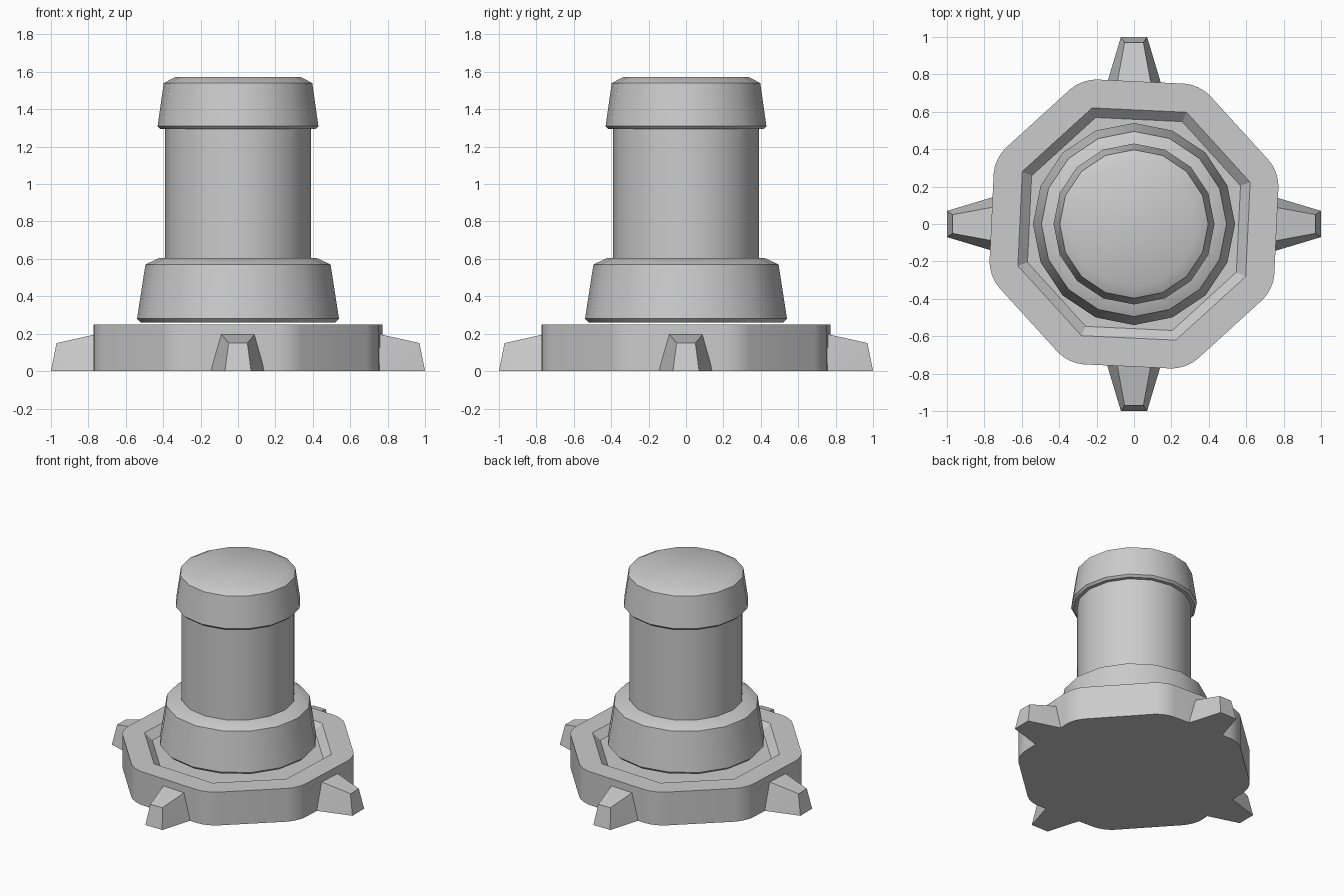
import bpy, bmesh
from math import pi, cos, sin, radians

cube = bpy.data.objects.get("Cube")
if cube:
    bpy.data.objects.remove(cube, do_unlink=True)

grey = bpy.data.materials.new("plain grey")
grey.use_nodes = True
grey.diffuse_color = (0.6, 0.6, 0.6, 1)
grey.node_tree.nodes["Principled BSDF"].inputs["Base Color"].default_value = (0.6, 0.6, 0.6, 1)


def finish(name, bm):
    """Turn a bmesh into a smooth-by-angle object."""
    bmesh.ops.recalc_face_normals(bm, faces=bm.faces)
    mesh = bpy.data.meshes.new(name)
    bm.to_mesh(mesh)
    bm.free()
    mesh.materials.append(grey)
    obj = bpy.data.objects.new(name, mesh)
    bpy.context.collection.objects.link(obj)
    bpy.ops.object.select_all(action='DESELECT')
    obj.select_set(True)
    bpy.context.view_layer.objects.active = obj
    bpy.ops.object.shade_smooth_by_angle(angle=radians(30))
    return obj


def lathe(name, profile, sides=16):
    """Capped solid of revolution from (radius, z) pairs, bottom to top."""
    bm = bmesh.new()
    rings = [[bm.verts.new((r * cos(2 * pi * i / sides), r * sin(2 * pi * i / sides), z))
              for i in range(sides)] for r, z in profile]
    for low, high in zip(rings, rings[1:]):
        for i in range(sides):
            j = (i + 1) % sides
            bm.faces.new((low[i], low[j], high[j], high[i]))
    bm.faces.new(rings[0])
    bm.faces.new(rings[-1])
    return finish(name, bm)


# Octagonal base: rounded corners, shallow sloped recess on top
TURN = radians(22.5 - 2.7)


def octagon(bm, radius, z):
    return [bm.verts.new((radius * cos(TURN + k * pi / 4), radius * sin(TURN + k * pi / 4), z))
            for k in range(8)]


bm = bmesh.new()
bottom, top = octagon(bm, 0.825, 0), octagon(bm, 0.825, 0.25)
rim, floor = octagon(bm, 0.66, 0.25), octagon(bm, 0.605, 0.2)
for a, b in ((bottom, top), (top, rim), (rim, floor)):
    for i in range(8):
        j = (i + 1) % 8
        bm.faces.new((a[i], a[j], b[j], b[i]))
bm.faces.new(bottom)
bm.faces.new(floor)
corners = [bm.edges.get((a, b)) for a, b in zip(bottom, top)]
bmesh.ops.bevel(bm, geom=corners, offset=0.08, segments=4, profile=0.5, affect='EDGES')
finish("base", bm)

# Four tapered feet around the base
FOOT_SECTIONS = ((0.7, 0.16, 0.1, 0.21), (1.0, 0.07, 0.05, 0.15))
for name, turn in (("left", 0), ("back", 1), ("right", 2), ("front", 3)):
    bm = bmesh.new()
    for x, low, high, z in FOOT_SECTIONS:
        top_x = x - 0.03 if x == 1 else x
        for side in (-1, 1):
            bm.verts.new((x, side * low, 0))
            bm.verts.new((top_x, side * high, z))
    bmesh.ops.convex_hull(bm, input=bm.verts)
    bmesh.ops.dissolve_limit(bm, angle_limit=0.02, verts=bm.verts, edges=bm.edges)
    foot = finish(name + "_foot", bm)
    foot.rotation_euler.z = turn * pi / 2

# Tower: flared collar, straight shaft and flared cap
lathe("collar", [(0.52, 0.26), (0.54, 0.28), (0.495, 0.57), (0.42, 0.605)])
lathe("shaft", [(0.39, 0.58), (0.39, 1.32)])
lathe("cap", [(0.415, 1.295), (0.43, 1.31), (0.397, 1.54), (0.335, 1.572)])
